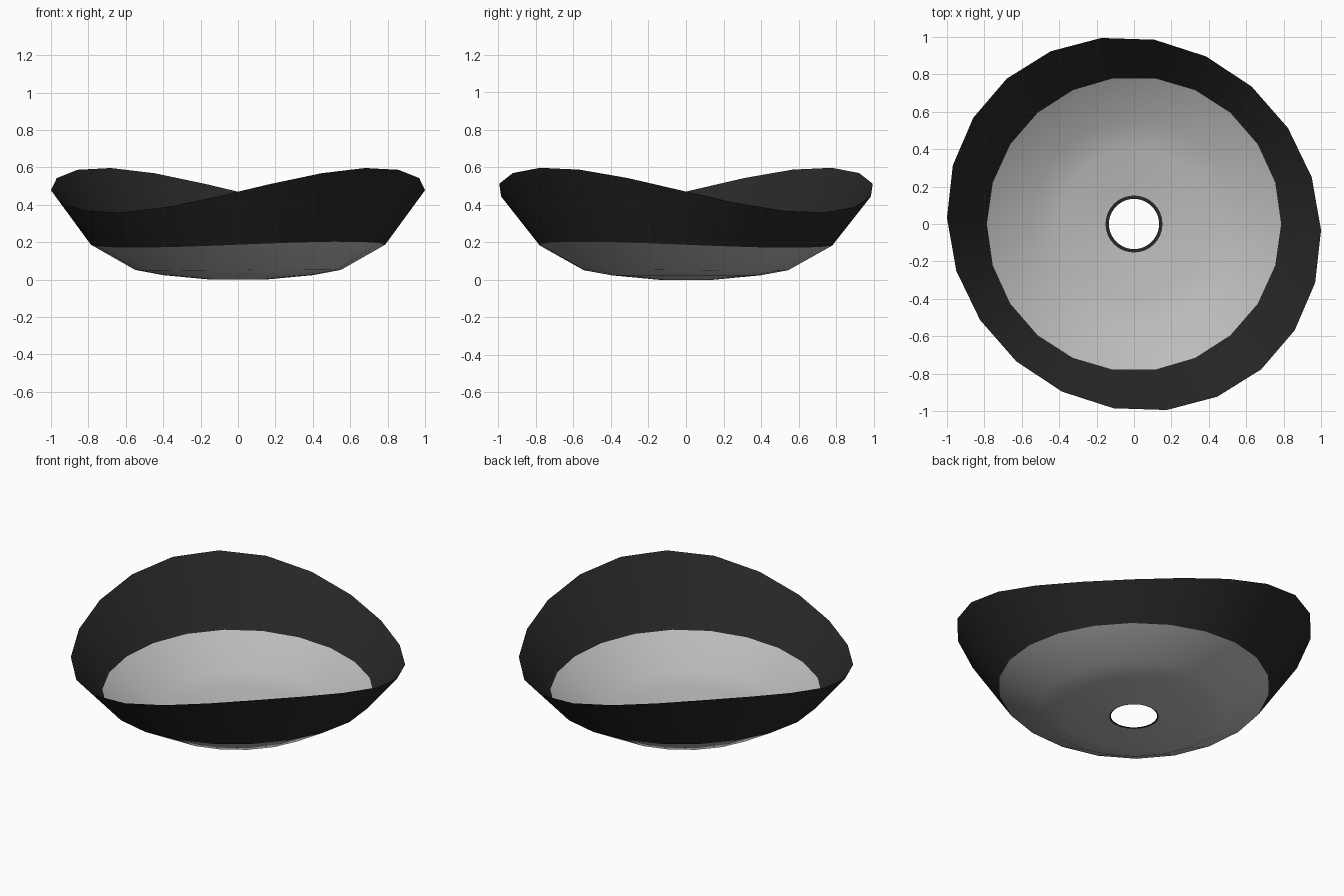
import bpy, bmesh
from math import sin, cos, tau, radians

SIDES = 22

cube = bpy.data.objects.get("Cube")
if cube:
    bpy.data.objects.remove(cube, do_unlink=True)


def material(name, value):
    mat = bpy.data.materials.new(name)
    mat.use_nodes = True
    colour = (value, value, value, 1)
    mat.diffuse_color = colour
    mat.node_tree.nodes["Principled BSDF"].inputs["Base Color"].default_value = colour
    return mat


def sheet(name, rings, sides, mat):
    """Bridge rings of (radius, height, shear, sway) into an open surface."""
    bm = bmesh.new()
    loops = []
    for radius, height, shear, sway in rings:
        loop = []
        for i in range(sides):
            a = tau * i / sides
            x, y = radius * cos(a), radius * sin(a)
            loop.append(bm.verts.new((x - shear * y, y - shear * x,
                                      height - sway * sin(2 * a))))
        loops.append(loop)
    for low, high in zip(loops, loops[1:]):
        for i in range(sides):
            j = (i + 1) % sides
            bm.faces.new((low[j], low[i], high[i], high[j]))
    bmesh.ops.recalc_face_normals(bm, faces=bm.faces)
    # The open side of the bowl faces up
    if sum(f.normal.z for f in bm.faces) < 0:
        bmesh.ops.reverse_faces(bm, faces=bm.faces)
    mesh = bpy.data.meshes.new(name)
    bm.to_mesh(mesh)
    bm.free()
    mesh.materials.append(mat)
    obj = bpy.data.objects.new(name, mesh)
    bpy.context.collection.objects.link(obj)
    bpy.ops.object.select_all(action='DESELECT')
    obj.select_set(True)
    bpy.context.view_layer.objects.active = obj
    bpy.ops.object.shade_smooth_by_angle(angle=radians(40))
    return obj


grey = material("pale grey", 0.5)
black = material("soft black", 0.02)

# Shallow dish with an opening in the middle
joint = (0.787, 0.187, 0, 0.016)
sheet("bowl_base", [(0.143, 0.0, 0, 0), (0.4, 0.024, 0, 0),
                    (0.55, 0.052, 0, 0.003), joint], SIDES, grey)

# Flared wall with a wavy rim
sheet("bowl_wall", [joint, (1.0, 0.478, 0.033, 0.12)], SIDES, black)

# Thin ring around the opening
sheet("drain_ring", [(0.134, 0.004, 0, 0), (0.152, 0.005, 0, 0)], 48, black)
